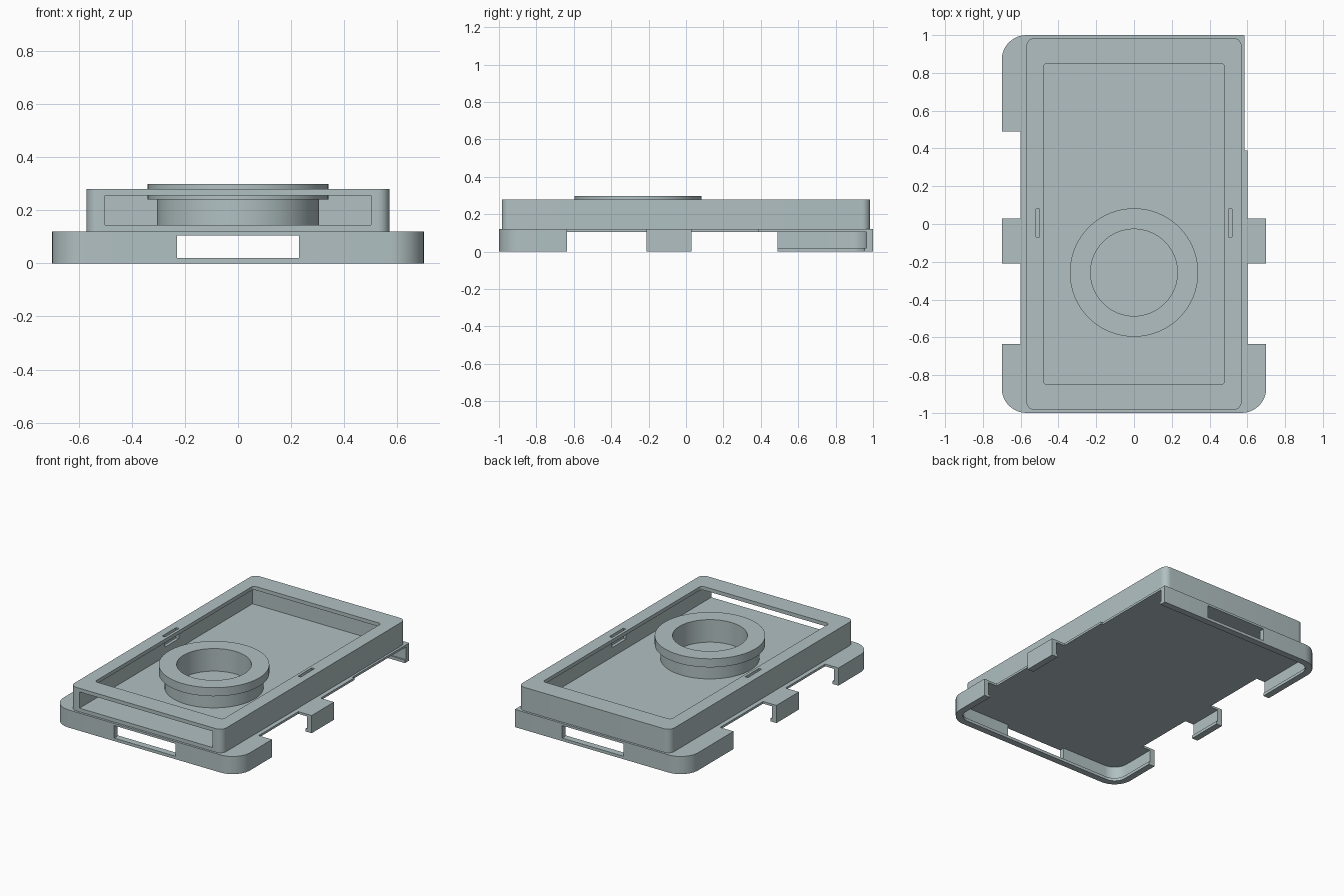
import bpy, bmesh, math

if "Cube" in bpy.data.objects:
    bpy.data.objects.remove(bpy.data.objects["Cube"])

mat = bpy.data.materials.new("grey_teal_plastic")
mat.diffuse_color = (0.44, 0.53, 0.54, 1)
mat.use_nodes = True
mat.node_tree.nodes["Principled BSDF"].inputs["Base Color"].default_value = mat.diffuse_color


def make(name, bm):
    bmesh.ops.recalc_face_normals(bm, faces=bm.faces)
    me = bpy.data.meshes.new(name)
    bm.to_mesh(me)
    bm.free()
    me.materials.append(mat)
    ob = bpy.data.objects.new(name, me)
    bpy.context.collection.objects.link(ob)
    return ob


def block(name, x0, x1, y0, y1, z0, z1, r=0.0, seg=10):
    """Vertical prism with a rectangular outline and rounded corners."""
    pts = []
    if r == 0:
        pts = [(x1, y1), (x0, y1), (x0, y0), (x1, y0)]
    else:
        centres = [(x1 - r, y1 - r), (x0 + r, y1 - r), (x0 + r, y0 + r), (x1 - r, y0 + r)]
        for i, (cx, cy) in enumerate(centres):
            for k in range(seg + 1):
                a = math.pi / 2 * (i + k / seg)
                pts.append((cx + r * math.cos(a), cy + r * math.sin(a)))
    bm = bmesh.new()
    face = bm.faces.new([bm.verts.new((x, y, z0)) for x, y in pts])
    up = bmesh.ops.extrude_face_region(bm, geom=[face])["geom"]
    for v in up:
        if isinstance(v, bmesh.types.BMVert):
            v.co.z = z1
    return make(name, bm)


def lathe(name, profile, cx, cy, n=64):
    """Closed radius/height profile revolved about a vertical axis."""
    bm = bmesh.new()
    rings = []
    for i in range(n):
        a = 2 * math.pi * i / n
        rings.append([bm.verts.new((cx + r * math.cos(a), cy + r * math.sin(a), z))
                      for r, z in profile])
    m = len(profile)
    for i in range(n):
        a, b = rings[i], rings[(i + 1) % n]
        for j in range(m):
            k = (j + 1) % m
            bm.faces.new((a[j], b[j], b[k], a[k]))
    return make(name, bm)


def activate(ob):
    bpy.ops.object.select_all(action='DESELECT')
    ob.select_set(True)
    bpy.context.view_layer.objects.active = ob


def cut(ob, *dims):
    """Subtract a block from an object."""
    c = block("cutter", *dims)
    mod = ob.modifiers.new("cut", 'BOOLEAN')
    mod.operation, mod.solver, mod.object = 'DIFFERENCE', 'EXACT', c
    activate(ob)
    bpy.ops.object.modifier_apply(modifier=mod.name)
    bpy.data.objects.remove(c, do_unlink=True)


# Lower case: plate with a hanging skirt and an inward lip
case = block("lower_case", -0.70, 0.70, -1, 1, 0, 0.12, 0.13)
cut(case, -0.665, 0.665, -0.965, 0.965, 0.02, 0.105, 0.095)
cut(case, -0.655, 0.655, -0.955, 0.955, -0.1, 0.06, 0.085)
# End windows
cut(case, -0.23, 0.23, -1.1, 1.1, 0.02, 0.105)
# Side gaps that leave the gripping tabs
cut(case, -0.8, -0.60, 0.03, 0.49, -0.1, 0.2)
for side in (-1, 1):
    x0, x1 = sorted((side * 0.60, side * 0.8))
    cut(case, x0, x1, -0.635, -0.21, -0.1, 0.2)
cut(case, 0.60, 0.8, 0.03, 0.40, -0.1, 0.2)
cut(case, 0.585, 0.8, 0.39, 1.1, -0.1, 0.2)

# Upper holder: box with a card pocket, front slot and framed top opening
holder = block("card_holder", -0.57, 0.57, -0.985, 0.985, 0.113, 0.28, 0.045)
cut(holder, -0.50, 0.50, -1.1, 0.87, 0.145, 0.255)
cut(holder, -0.48, 0.48, -0.85, 0.85, 0.20, 0.4, 0.02)
# Narrow slots in the frame
for side in (-1, 1):
    x0, x1 = sorted((side * 0.499, side * 0.52))
    cut(holder, x0, x1, -0.07, 0.08, 0.21, 0.4)

# Flanged ring standing on the pocket floor
ring = lathe("flanged_ring", [(0.23, 0.14), (0.305, 0.14), (0.305, 0.24),
                              (0.34, 0.24), (0.34, 0.298), (0.23, 0.298)], 0, -0.257)

for ob in (case, holder, ring):
    activate(ob)
    bpy.ops.object.shade_smooth_by_angle(angle=math.radians(30))
